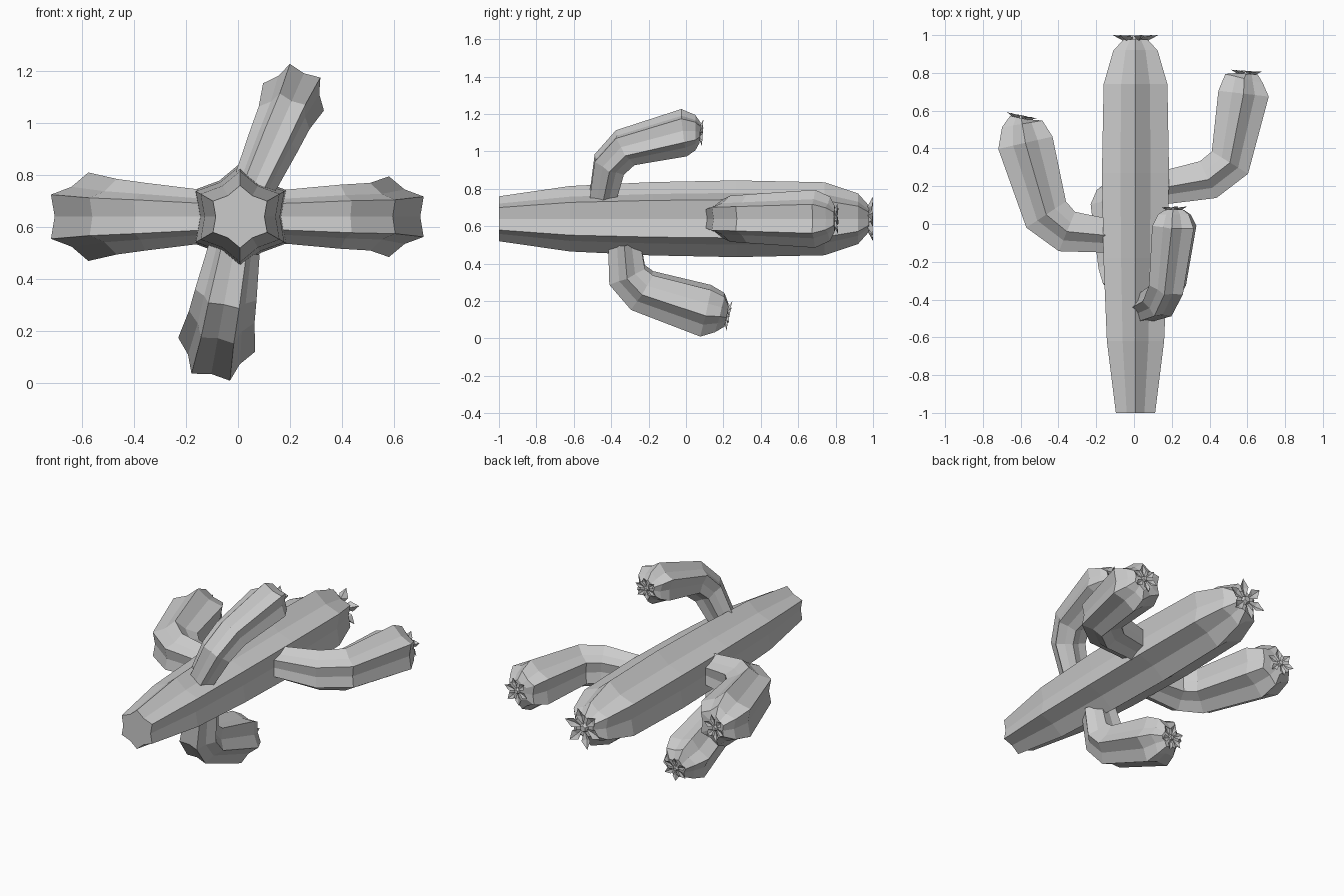
import bpy, bmesh
from math import sin, cos, pi, radians
from mathutils import Vector

if "Cube" in bpy.data.objects:
    bpy.data.objects.remove(bpy.data.objects["Cube"])

CENTRE = Vector((0.008, 0, 0.64))
Y = Vector((0, 1, 0))


def finish(bm, name):
    bmesh.ops.recalc_face_normals(bm, faces=bm.faces)
    mesh = bpy.data.meshes.new(name)
    bm.to_mesh(mesh)
    bm.free()
    bpy.context.collection.objects.link(bpy.data.objects.new(name, mesh))


def flower(name, base, axis, side, size):
    """Ring of folded pointed petals around a small bud."""
    axis = axis.normalized()
    side = (side - axis * side.dot(axis)).normalized()
    other = axis.cross(side)
    bm = bmesh.new()

    def vert(r, a, t, h):
        out = side * cos(a) + other * sin(a)
        tan = other * cos(a) - side * sin(a)
        return bm.verts.new(base + (out * r + tan * t + axis * h) * size)

    for k in range(6):
        a = k * pi / 3 + radians(15)
        root = vert(0.1, a, 0, 0.0)
        left, right = vert(0.6, a, 0.25, 0.1), vert(0.6, a, -0.25, 0.1)
        fold, under = vert(0.55, a, 0, 0.0), vert(0.55, a, 0, -0.1)
        tip = vert(1.0, a, 0, 0.14)
        for mid in (fold, under):
            for edge in (left, right):
                bm.faces.new((root, edge, mid))
                bm.faces.new((edge, tip, mid))
    # bud
    low = [vert(0.24, k * pi / 3, 0, -0.05) for k in range(6)]
    high = [vert(0.15, k * pi / 3, 0, 0.13) for k in range(6)]
    for k in range(6):
        bm.faces.new((low[k], low[k - 1], high[k - 1], high[k]))
    bm.faces.new(high)
    bm.faces.new(low)
    finish(bm, name)


def stem(name, u, path, flower_size, flower_axis):
    """Six-ribbed tube; path holds (distance out along u, y, radius)."""
    u = Vector(u).normalized()
    b = u.cross(Y)
    pts = [CENTRE + u * d + Y * y for d, y, r in path]
    bm = bmesh.new()
    rings = []
    for i, p in enumerate(pts):
        before = (p - pts[i - 1]).normalized() if i else Vector()
        after = (pts[i + 1] - p).normalized() if i < len(pts) - 1 else Vector()
        t = (before + after).normalized()
        if i == len(pts) - 1:
            t = (u * flower_axis[0] + Y * flower_axis[1]).normalized()
        n = t.cross(b)
        ring = []
        for k in range(12):
            a = pi / 2 + k * pi / 6
            r = path[i][2] * (0.78 if k % 2 else 1)
            ring.append(bm.verts.new(p + (n * cos(a) + b * sin(a)) * r))
        rings.append(ring)
    for lo, hi in zip(rings, rings[1:]):
        for k in range(12):
            bm.faces.new((lo[k - 1], lo[k], hi[k], hi[k - 1]))
    bm.faces.new(rings[0])
    bm.faces.new(rings[-1])
    finish(bm, name)
    axis = u * flower_axis[0] + Y * flower_axis[1]
    flower(name + "_flower", pts[-1] + axis.normalized() * 0.005, axis, b, flower_size)


# trunk lying along y
stem("trunk", (1, 0, 0), [(0, -1, .12), (0, -.62, .175), (0, -.18, .196), (0, .27, .205),
     (0, .74, .195), (0, .92, .135), (0, .978, .07)], .125, (0, 1))
# four bent arms
stem("right_arm", (1, 0, 0), [(.1, .185, .1), (.19, .20, .105), (.385, .235, .123), (.5, .325, .13),
     (.572, .69, .155), (.575, .77, .118), (.587, .795, .07)], .085, (.06, 1))
stem("left_arm", (-1, 0, 0), [(.1, -.06, .1), (.16, -.06, .105), (.363, -.04, .13), (.473, .05, .145),
     (.583, .43, .17), (.6, .53, .125), (.605, .56, .07)], .083, (-.2, 1))
stem("upper_arm", (.407, 0, .913), [(.1, -.45, .08), (.318, -.41, .1), (.416, -.325, .107),
     (.504, -.01, .128), (.504, .05, .095), (.504, .075, .055)], .073, (-.05, 1))
stem("lower_arm", (-.18, 0, -.983), [(.13, -.33, .1), (.305, -.315, .12), (.39, -.235, .128),
     (.5, .105, .15), (.51, .18, .115), (.525, .217, .065)], .08, (.2, 1))
